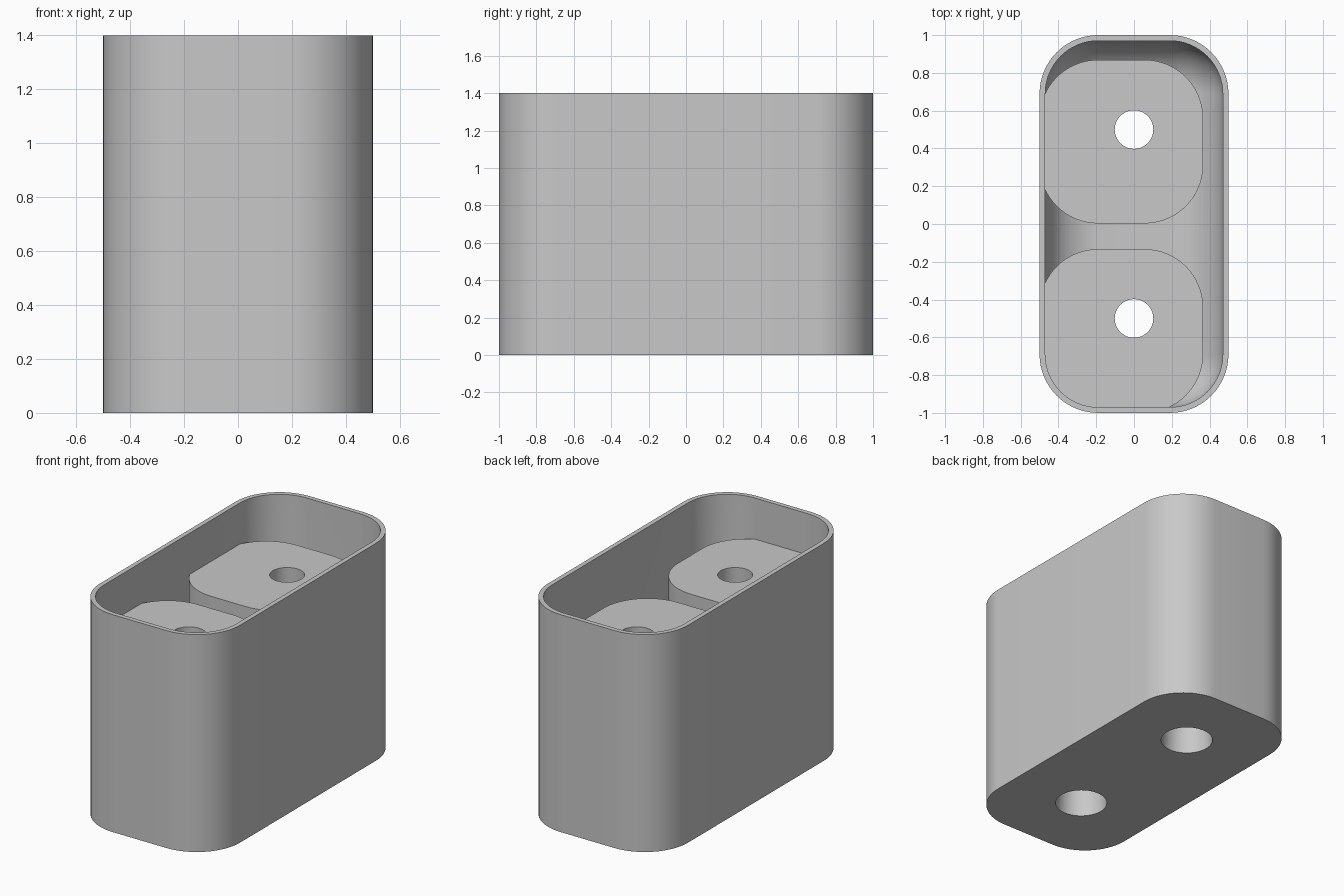
import bpy
import bmesh
from math import sin, cos, pi

cube = bpy.data.objects.get("Cube")
if cube:
    bpy.data.objects.remove(cube, do_unlink=True)

HEIGHT, POST_TOP = 1.4, 1.135
WALL, CORNER = 0.03, 0.31
SEGMENTS = 16

grey = bpy.data.materials.new("light_grey")
grey.use_nodes = True
grey.diffuse_color = (0.58, 0.58, 0.58, 1)
grey.node_tree.nodes["Principled BSDF"].inputs["Base Color"].default_value = grey.diffuse_color


def outline(half_x, half_y, radius, z, center):
    """Rounded rectangle at height z."""
    points = []
    for quarter, (sx, sy) in enumerate([(1, 1), (-1, 1), (-1, -1), (1, -1)]):
        for i in range(SEGMENTS + 1):
            a = (quarter + i / SEGMENTS) * pi / 2
            points.append((center[0] + sx * (half_x - radius) + radius * cos(a),
                           center[1] + sy * (half_y - radius) + radius * sin(a), z))
    return points


def loft(name, layers, center=(0, 0)):
    """Closed solid through stacked rounded rectangles (half_x, half_y, radius, z)."""
    bm = bmesh.new()
    rings = [[bm.verts.new(p) for p in outline(*layer, center)] for layer in layers]
    count = len(rings[0])
    for low, high in zip(rings, rings[1:]):
        for i in range(count):
            j = (i + 1) % count
            bm.faces.new((low[i], low[j], high[j], high[i]))
    bm.faces.new(rings[0][::-1])
    bm.faces.new(rings[-1])
    bmesh.ops.remove_doubles(bm, verts=bm.verts, dist=1e-5)
    bmesh.ops.recalc_face_normals(bm, faces=bm.faces)
    mesh = bpy.data.meshes.new(name)
    bm.to_mesh(mesh)
    bm.free()
    mesh.materials.append(grey)
    obj = bpy.data.objects.new(name, mesh)
    bpy.context.collection.objects.link(obj)
    return obj


def subtract(target, cutter):
    mod = target.modifiers.new("cut", "BOOLEAN")
    mod.operation, mod.solver, mod.object = "DIFFERENCE", "EXACT", cutter
    bpy.context.view_layer.objects.active = target
    bpy.ops.object.modifier_apply(modifier=mod.name)
    bpy.data.objects.remove(cutter, do_unlink=True)


# Outer block
body = loft("riser_block", [(0.5, 1, CORNER, 0), (0.5, 1, CORNER, HEIGHT)])

# Cavity with a rounded floor edge
inner = CORNER - WALL
layers = []
for i in range(SEGMENTS + 1):
    a = i / SEGMENTS * pi / 2
    inset = WALL + inner * (1 - sin(a))
    layers.append((0.5 - inset, 1 - inset, inner * sin(a), WALL + inner * (1 - cos(a))))
layers.append((0.5 - WALL, 1 - WALL, inner, HEIGHT + 0.1))
cavity = loft("cavity_cutter", layers)

# Two posts kept solid inside the cavity
POST = 0.433
for y in (0.436, -0.566):
    post = loft("post", [(POST, POST, CORNER, z) for z in (-0.1, POST_TOP)], (-0.067, y))
    subtract(cavity, post)
subtract(body, cavity)

# Tapered holes through the posts, wide at the base
for y in (0.5, -0.5):
    radii = [(0.156, -0.01), (0.156, 0.01), (0.102, POST_TOP - 0.01), (0.102, POST_TOP + 0.01)]
    subtract(body, loft("hole_cutter", [(r, r, r, z) for r, z in radii], (0, y)))

bpy.ops.object.select_all(action="DESELECT")
body.select_set(True)
bpy.context.view_layer.objects.active = body
bpy.ops.object.shade_smooth_by_angle()
